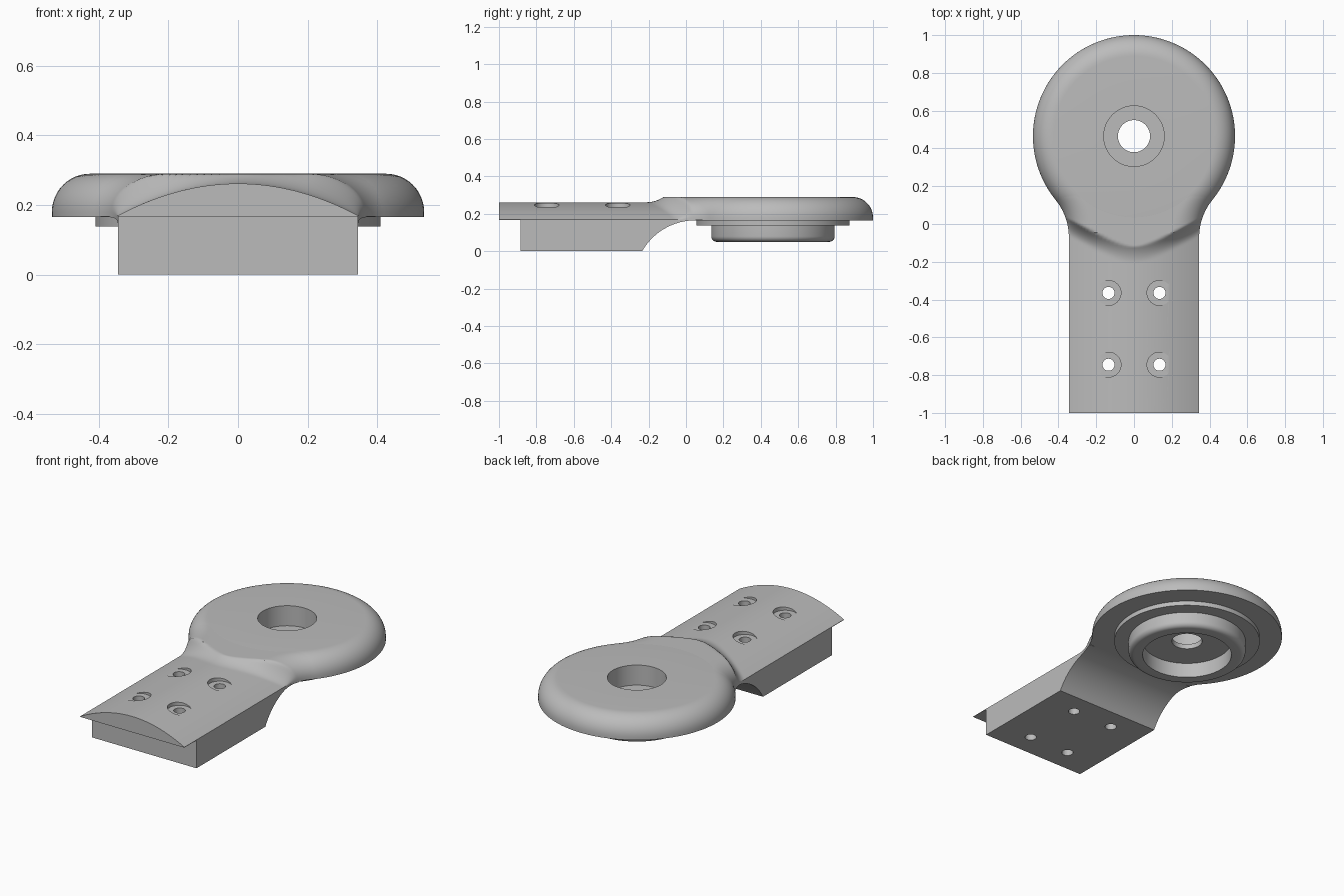
import bpy, bmesh, math
from mathutils import Vector, Matrix

cube = bpy.data.objects.get("Cube")
if cube:
    bpy.data.objects.remove(cube)

grey = bpy.data.materials.new("plain grey")
grey.use_nodes = True
grey.diffuse_color = (0.5, 0.5, 0.5, 1)
grey.node_tree.nodes["Principled BSDF"].inputs["Base Color"].default_value = (0.5, 0.5, 0.5, 1)

DISC_Y, DISC_R, FILLET = 0.465, 0.535, 0.11
TOP, HALF, SEAM = 0.29, 0.345, 0.168


def finish(bm, name):
    bmesh.ops.remove_doubles(bm, verts=bm.verts, dist=1e-5)
    bmesh.ops.recalc_face_normals(bm, faces=bm.faces)
    mesh = bpy.data.meshes.new(name)
    bm.to_mesh(mesh)
    bm.free()
    obj = bpy.data.objects.new(name, mesh)
    mesh.materials.append(grey)
    bpy.context.collection.objects.link(obj)
    return obj


def select_only(obj):
    bpy.ops.object.select_all(action='DESELECT')
    obj.select_set(True)
    bpy.context.view_layer.objects.active = obj


def smooth(obj):
    select_only(obj)
    bpy.ops.object.shade_smooth_by_angle(angle=math.radians(30))


def arc(cx, cz, r, start, end, n=10):
    angles = [math.radians(start + (end - start) * i / n) for i in range(n + 1)]
    return [(cx + r * math.cos(a), cz + r * math.sin(a)) for a in angles]


def lathe(name, profile, x, y, steps):
    """Revolve a closed (radius, height) profile about a vertical axis."""
    bm = bmesh.new()
    verts = [bm.verts.new((r, 0, z)) for r, z in profile]
    edges = [bm.edges.new((a, b)) for a, b in zip(verts, verts[1:] + verts[:1])]
    bmesh.ops.spin(bm, geom=verts + edges, cent=(0, 0, 0), axis=(0, 0, 1),
                   angle=math.tau, steps=steps, use_merge=False)
    bmesh.ops.transform(bm, matrix=Matrix.Translation(Vector((x, y, 0))), verts=bm.verts)
    return finish(bm, name)


def half_width(y):
    """Straight handle, concave flare, then the round disc."""
    if y < -0.07:
        return HALF
    if y < 0.1275:
        return HALF + 0.313 - math.sqrt(0.313 ** 2 - (y + 0.07) ** 2)
    return math.sqrt(DISC_R ** 2 - (y - DISC_Y) ** 2)


def top_height(x, y):
    """Arched handle rising into the rounded disc edge."""
    w = half_width(y)
    arch = 0.17 + 0.092 * (1 - (x / w) ** 2)
    inset = max(DISC_R - math.hypot(x, y - DISC_Y), (w - abs(x)) * 0.78, 0)
    inset = min(inset, FILLET)
    rim = TOP - FILLET + math.sqrt(max(0, FILLET ** 2 - (FILLET - inset) ** 2))
    crest = -0.17 + math.sqrt(0.0025 + 0.3 * x * x)
    t = min(1, max(0, (y - crest + 0.09) / 0.09))
    return arch + (rim - arch) * t * t - 0.0003


def keel_bottom(x, y):
    if y <= -0.235:
        return 0
    return 0.165 - 0.328 + math.sqrt(0.328 ** 2 - (0.05 - y) ** 2)


def loft(name, rows, top, bottom, columns=48):
    """Solid between a top and a bottom height rule."""
    bm = bmesh.new()
    rings = []
    for y in rows:
        w = half_width(y)
        xs = [w * math.sin(math.pi * (i / columns - 0.5)) for i in range(columns + 1)]
        ring = [bm.verts.new((x, y, top(x, y))) for x in xs]
        ring += [bm.verts.new((x, y, bottom(x, y))) for x in reversed(xs)]
        rings.append(ring)
    for a, b in zip(rings, rings[1:]):
        for i in range(len(a)):
            j = (i + 1) % len(a)
            bm.faces.new((a[i], a[j], b[j], b[i]))
    bm.faces.new(rings[0])
    bm.faces.new(rings[-1])
    return finish(bm, name)


# Round head with centre hole, underside step and hollow boss
head_profile = [(0.16, TOP)]
head_profile += arc(DISC_R - FILLET, TOP - FILLET, FILLET, 90, 0, 12)
head_profile += [(DISC_R, 0.165), (0.41, 0.165), (0.41, 0.138), (0.33, 0.138)]
head_profile += arc(0.30, 0.08, 0.03, 0, -90, 6)
head_profile += [(0.25, 0.05), (0.25, 0.14), (0.085, 0.14), (0.085, 0.17), (0.16, 0.17)]
head = lathe("round_head", head_profile, 0, DISC_Y, 128)

# Arched handle and flared neck
neck_rows = [-0.3 + 0.45 * i / 60 for i in range(61)]
handle = loft("arched_handle", [-1, -0.65] + neck_rows, top_height, lambda x, y: SEAM - 0.001)

# Block under the handle, curving up into the head
keel_rows = [-0.885, -0.56] + [-0.235 + 0.285 * i / 24 for i in range(25)]
keel = loft("handle_block", keel_rows, lambda x, y: max(SEAM, keel_bottom(x, y) + 0.002), keel_bottom)

# Four counterbored screw holes
hole_profile = [(0, -0.1), (0.032, -0.1), (0.032, 0.236), (0.066, 0.236), (0.066, 0.4), (0, 0.4)]
for x in (-0.135, 0.135):
    for y in (-0.365, -0.745):
        cutter = lathe("screw_hole_cutter", hole_profile, x, y, 32)
        cutter.hide_render = True
        for part in (handle, keel):
            select_only(part)
            mod = part.modifiers.new("screw_hole", 'BOOLEAN')
            mod.operation = 'DIFFERENCE'
            mod.solver = 'EXACT'
            mod.object = cutter
            bpy.ops.object.modifier_apply(modifier=mod.name)
        bpy.data.objects.remove(cutter)

for part in (head, handle, keel):
    smooth(part)
